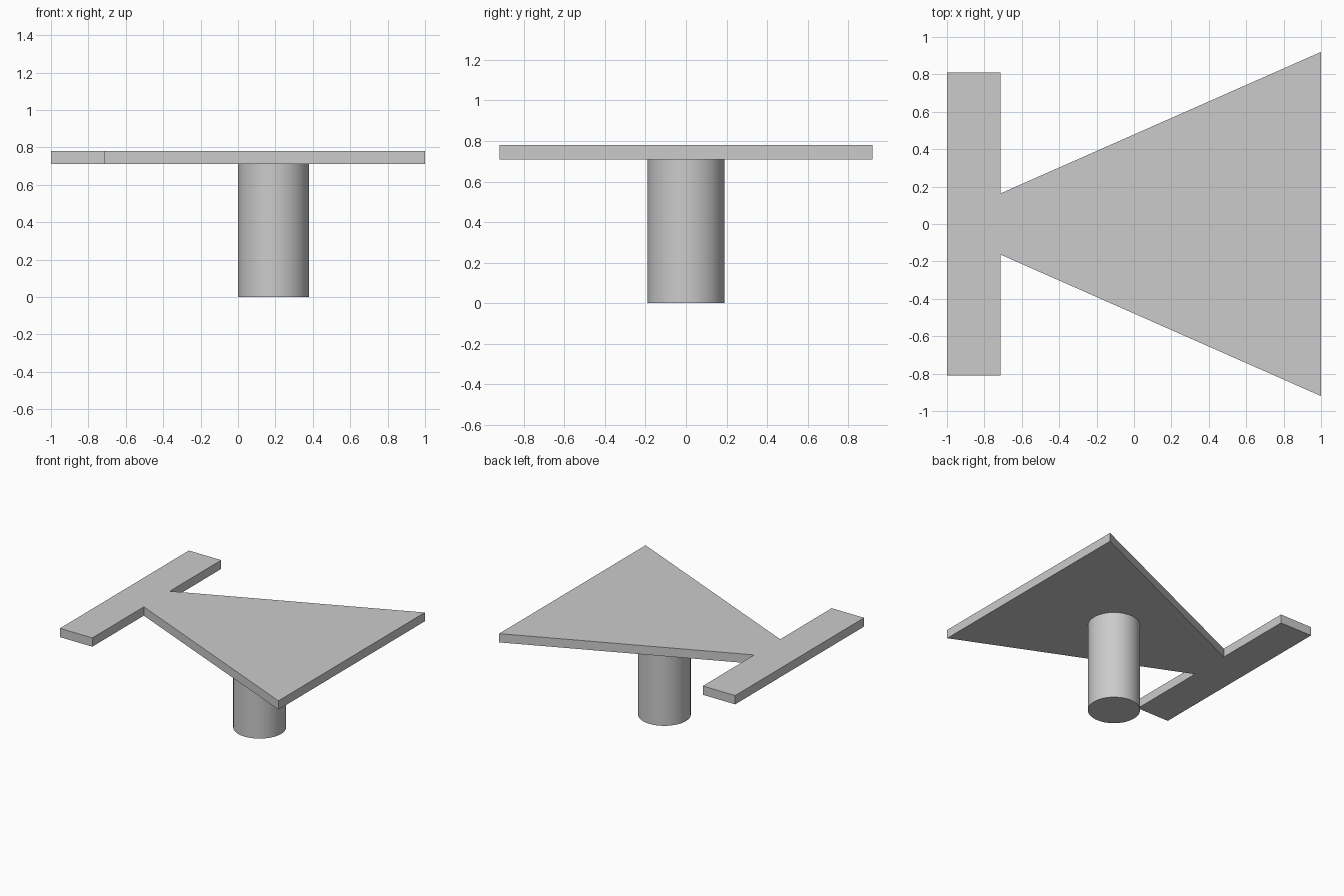
import bpy
import bmesh
import math

default_cube = bpy.data.objects.get("Cube")
if default_cube:
    bpy.data.objects.remove(default_cube, do_unlink=True)

# Single grey finish
GREY = (0.6, 0.6, 0.6, 1.0)
grey = bpy.data.materials.new("plain_grey")
grey.use_nodes = True
grey.diffuse_color = GREY
grey.node_tree.nodes["Principled BSDF"].inputs["Base Color"].default_value = GREY

PLATE_BOTTOM, PLATE_TOP = 0.71, 0.78


def extruded_plate(name, half_outline, z0, z1):
    """Extrude an outline given by its +y half, mirrored across y = 0."""
    outline = half_outline + [(x, -y) for x, y in reversed(half_outline)]
    bm = bmesh.new()
    base = bm.faces.new([bm.verts.new((x, y, z0)) for x, y in outline])
    top = bmesh.ops.extrude_face_region(bm, geom=[base])["geom"]
    verts = [v for v in top if isinstance(v, bmesh.types.BMVert)]
    bmesh.ops.translate(bm, verts=verts, vec=(0, 0, z1 - z0))
    bmesh.ops.recalc_face_normals(bm, faces=bm.faces)
    mesh = bpy.data.meshes.new(name)
    bm.to_mesh(mesh)
    bm.free()
    mesh.materials.append(grey)
    obj = bpy.data.objects.new(name, mesh)
    bpy.context.collection.objects.link(obj)
    return obj


# Flat top: crossbar joined to a flaring wedge, as one outline
extruded_plate(
    "top_plate",
    [(-1, 0.81), (-0.715, 0.81), (-0.715, 0.163), (1, 0.92)],
    PLATE_BOTTOM, PLATE_TOP)

# Round pedestal under the wedge
bpy.ops.mesh.primitive_cylinder_add(
    vertices=64, radius=0.19, depth=PLATE_BOTTOM,
    location=(0.19, 0, PLATE_BOTTOM / 2))
pedestal = bpy.context.object
pedestal.name = "pedestal"
pedestal.data.materials.append(grey)
bpy.ops.object.shade_smooth_by_angle(angle=math.radians(30))
